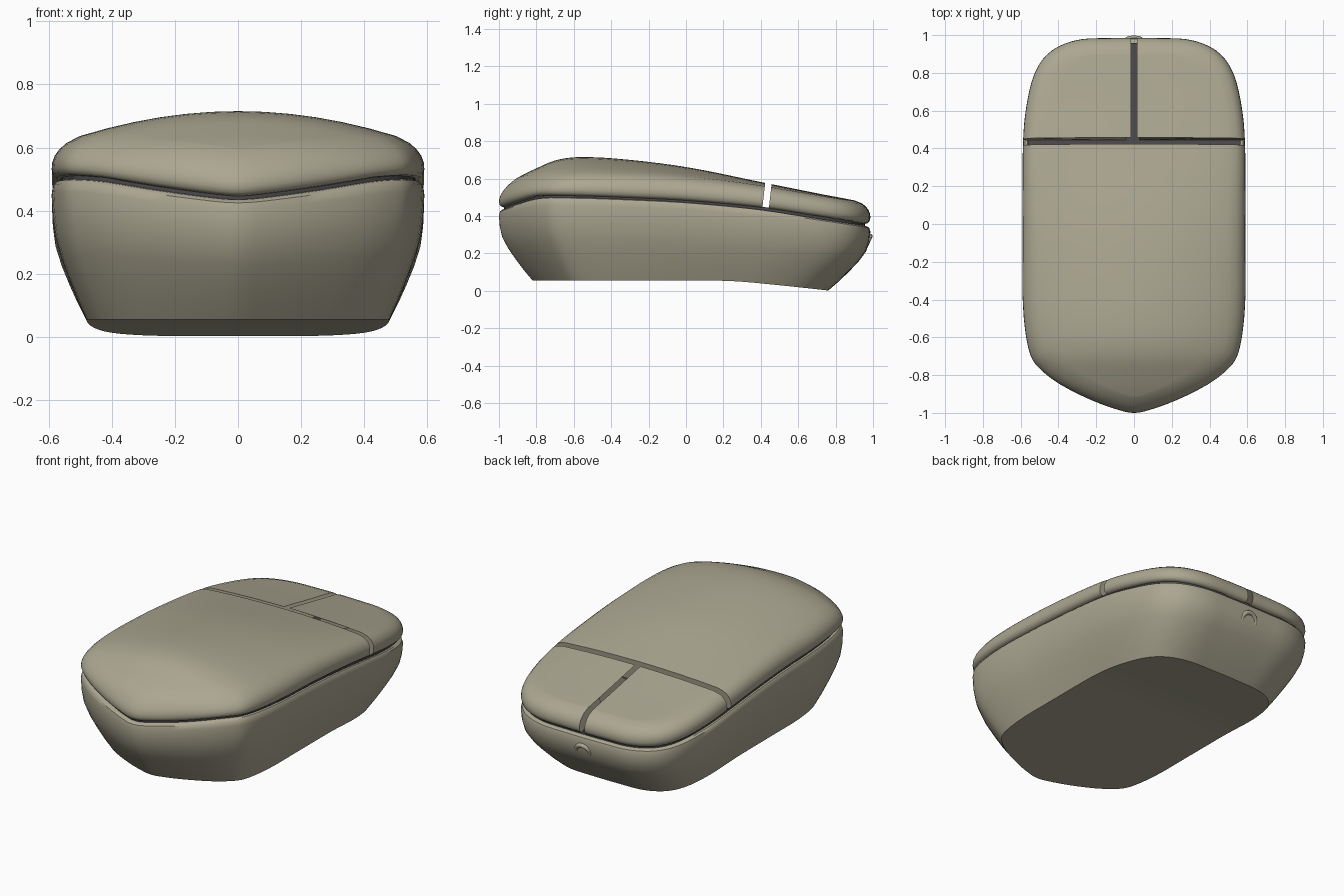
import bpy, bmesh, math
from mathutils import Vector, Matrix

if "Cube" in bpy.data.objects:
    bpy.data.objects.remove(bpy.data.objects["Cube"])


def material(name, rgb):
    m = bpy.data.materials.new(name)
    m.diffuse_color = (*rgb, 1)
    m.use_nodes = True
    m.node_tree.nodes["Principled BSDF"].inputs["Base Color"].default_value = m.diffuse_color
    return m


SHELL = material("beige_plastic", (0.41, 0.385, 0.285))
DARK = material("dark_gap", (0.07, 0.065, 0.068))


def curve(pts):
    """Smooth Hermite interpolation through (y, z) points."""
    n = len(pts)
    slope = []
    for i in range(n):
        a, b = pts[max(i - 1, 0)], pts[min(i + 1, n - 1)]
        slope.append((b[1] - a[1]) / (b[0] - a[0]))

    def f(y):
        y = min(max(y, pts[0][0]), pts[-1][0])
        i = max(k for k in range(n - 1) if pts[k][0] <= y)
        (y0, z0), (y1, z1) = pts[i], pts[i + 1]
        h = y1 - y0
        t = (y - y0) / h
        return ((2*t**3 - 3*t*t + 1) * z0 + (t**3 - 2*t*t + t) * h * slope[i]
                + (3*t*t - 2*t**3) * z1 + (t**3 - t*t) * h * slope[i + 1])
    return f


# heights along the length: underside, seam, lid ridge, sideways crown
z_base = curve([(-1, .055), (0, .055), (.25, .052), (.5, .03), (.76, .002)])
z_seam = curve([(-1, .44), (-.93, .465), (-.8, .5), (-.6, .502), (-.3, .492),
                (0, .477), (.4, .44), (.7, .395), (1, .35)])
z_ridge = curve([(-1, .54), (-.9, .605), (-.8, .655), (-.7, .697), (-.58, .715),
                 (-.35, .705), (0, .662), (.4, .582), (.7, .522), (.93, .478), (1, .462)])
crown = curve([(-1, .08), (-.6, .085), (0, .05), (.4, .02), (1, .008)])


def z_top(x, y):
    return z_ridge(y) - crown(y) * (x / .51) ** 2


# right half of the plan outline, front tip to back
HALF = [(0, -1), (.08, -.985), (.22, -.935), (.39, -.85), (.5, -.765), (.55, -.69),
        (.578, -.55), (.59, -.38), (.59, -.2), (.59, 0), (.59, .2), (.588, .42),
        (.575, .59), (.54, .76), (.485, .87), (.4, .94), (.28, .978), (.14, .984), (0, .986)]


def smooth_half(pts, steps=3):
    p = [Vector(q) for q in pts]
    ext = [Vector((-p[1].x, p[1].y))] + p + [Vector((-p[-2].x, p[-2].y))]
    out = []
    for i in range(1, len(ext) - 2):
        a, b, c, d = ext[i-1:i+3]
        for k in range(steps):
            t = k / steps
            out.append(.5 * (2*b + (c - a)*t + (2*a - 5*b + 4*c - d)*t*t
                             + (3*b - a - 3*c + d)*t**3))
    return out + [p[-1]]


OUT = smooth_half(HALF)
BASE = [Vector((p.x * .814, -.82 + (p.y + 1) * .796)) for p in OUT]


def inset(d):
    """Outline moved inward by d."""
    n = len(OUT)
    res = []
    for i, p in enumerate(OUT):
        a = OUT[i-1] if i else Vector((-OUT[1].x, OUT[1].y))
        b = OUT[i+1] if i < n - 1 else Vector((-OUT[-2].x, OUT[-2].y))
        t = (b - a).normalized()
        q = p + Vector((-t.y, t.x)) * d
        res.append(Vector((max(q.x, 0), q.y)))
    res[0].x = res[-1].x = 0
    return res


def full(half):
    return half + [Vector((-p.x, p.y, p.z)) for p in half[-2:0:-1]]


def loft(bm, rings):
    loops = [[bm.verts.new(p) for p in full(r)] for r in rings]
    n = len(loops[0])
    for a, b in zip(loops, loops[1:]):
        for i in range(n):
            bm.faces.new((a[i], a[(i+1) % n], b[(i+1) % n], b[i]))


def cap(bm, half, zfun, cols=12):
    """Fill a ring with rows running from left to right."""
    rows = []
    for p in half:
        xs = [p.x * (2 * k / cols - 1) for k in range(cols + 1)]
        rows.append([bm.verts.new((x, p.y, zfun(x, p.y))) for x in xs])
    for a, b in zip(rows, rows[1:]):
        for k in range(cols):
            bm.faces.new((a[k], a[k+1], b[k+1], b[k]))


def tidy(bm):
    bmesh.ops.remove_doubles(bm, verts=bm.verts, dist=1e-5)
    bmesh.ops.dissolve_degenerate(bm, edges=bm.edges, dist=1e-6)
    bmesh.ops.recalc_face_normals(bm, faces=bm.faces)


def finish(name, bm, mat, angle=38):
    me = bpy.data.meshes.new(name)
    bm.to_mesh(me)
    bm.free()
    ob = bpy.data.objects.new(name, me)
    bpy.context.collection.objects.link(ob)
    me.materials.append(mat)
    bpy.ops.object.select_all(action='DESELECT')
    ob.select_set(True)
    bpy.context.view_layer.objects.active = ob
    bpy.ops.object.shade_smooth_by_angle(angle=math.radians(angle))
    return ob


# lower body: flares from the flat base up to the seam
bm = bmesh.new()
rings = []
for f, s in [(0, 0), (.15, .27), (.3, .51), (.45, .73), (.6, .9), (.75, .975),
             (.9, 1), (.96, .97), (.985, .9), (.99, .8)]:
    ring = []
    for b, t in zip(BASE, OUT):
        q = b.lerp(t, s)
        z0 = z_base(b.y)
        ring.append(Vector((q.x, q.y, z0 + (z_seam(t.y) - z0) * f)))
    rings.append(ring)
loft(bm, rings)
cap(bm, BASE, lambda x, y: z_base(y))
tidy(bm)
finish("lower_body", bm, SHELL)

# dark deck that shows through the seam and the gaps
bm = bmesh.new()
deck = inset(.028)
low, high = [[Vector((p.x, p.y, z_seam(p.y) + dz)) for p in deck] for dz in (-.02, .01)]
loft(bm, [low, high])
cap(bm, deck, lambda x, y: z_seam(y) + .01)
cap(bm, deck, lambda x, y: z_seam(y) - .02)
tidy(bm)
finish("inner_deck", bm, DARK)

# lid: rolled rim with a crowned top, later split into cover and buttons
lid = bmesh.new()
rings = []
for f, d in [(0, .03), (.03, .016), (.12, .005), (.3, 0), (.5, .002), (.68, .01),
             (.82, .024), (.93, .045), (1, .085)]:
    ring = []
    for p, o in zip(inset(d), OUT):
        z0 = z_seam(o.y) + .006
        ring.append(Vector((p.x, p.y, z0 + (z_top(p.x, p.y) - z0) * f)))
    rings.append(ring)
loft(lid, rings)
cap(lid, inset(.085), z_top)
tidy(lid)


def lid_piece(name, cuts):
    """Keep the part of the lid behind each (point, normal) plane."""
    bm = lid.copy()
    for co, no in cuts:
        res = bmesh.ops.bisect_plane(bm, geom=bm.verts[:] + bm.edges[:] + bm.faces[:],
                                     dist=1e-5, plane_co=co, plane_no=no, clear_outer=True)
    # close the cut walls and the underside
    bmesh.ops.holes_fill(bm, edges=[e for e in bm.edges if e.is_boundary], sides=0)
    bmesh.ops.recalc_face_normals(bm, faces=bm.faces)
    finish(name, bm, SHELL)


SLANT = Vector((0, 1, -.11))
# holes are closed by a floor first so each cut leaves one clean wall
floor = inset(.03)
cap(lid, floor, lambda x, y: z_seam(y) + .006)
# match the rim's own heights before welding
tidy_dist = .006
bmesh.ops.remove_doubles(lid, verts=[v for v in lid.verts if v.is_boundary], dist=tidy_dist)
lid_piece("palm_cover", [((0, .408, .44), SLANT)])
for name, sx in (("left_button", -1), ("right_button", 1)):
    lid_piece(name, [((0, .443, .44), -SLANT), ((sx * .017, 0, 0), (-sx, 0, 0))])
lid.free()

# cable port: lathed ring with a recessed socket, tilted with the back wall
bm = bmesh.new()
SEG = 28
prof = [(.06, -.04), (.058, .002), (.053, .009), (.045, .011), (.036, .007),
        (.031, -.002), (.029, -.012)]
loops = [[bm.verts.new((r * math.cos(2*math.pi*k/SEG), r * math.sin(2*math.pi*k/SEG), h))
          for k in range(SEG)] for r, h in prof]
for a, b in zip(loops, loops[1:]):
    for k in range(SEG):
        bm.faces.new((a[k], a[(k+1) % SEG], b[(k+1) % SEG], b[k]))
bm.faces.new(loops[-1])
bmesh.ops.recalc_face_normals(bm, faces=bm.faces)
rot = Vector((0, .9, -.42)).to_track_quat('Z', 'Y').to_matrix().to_4x4()
bmesh.ops.transform(bm, matrix=Matrix.Translation((0, .967, .25)) @ rot, verts=bm.verts)
finish("cable_port", bm, SHELL, 45)
